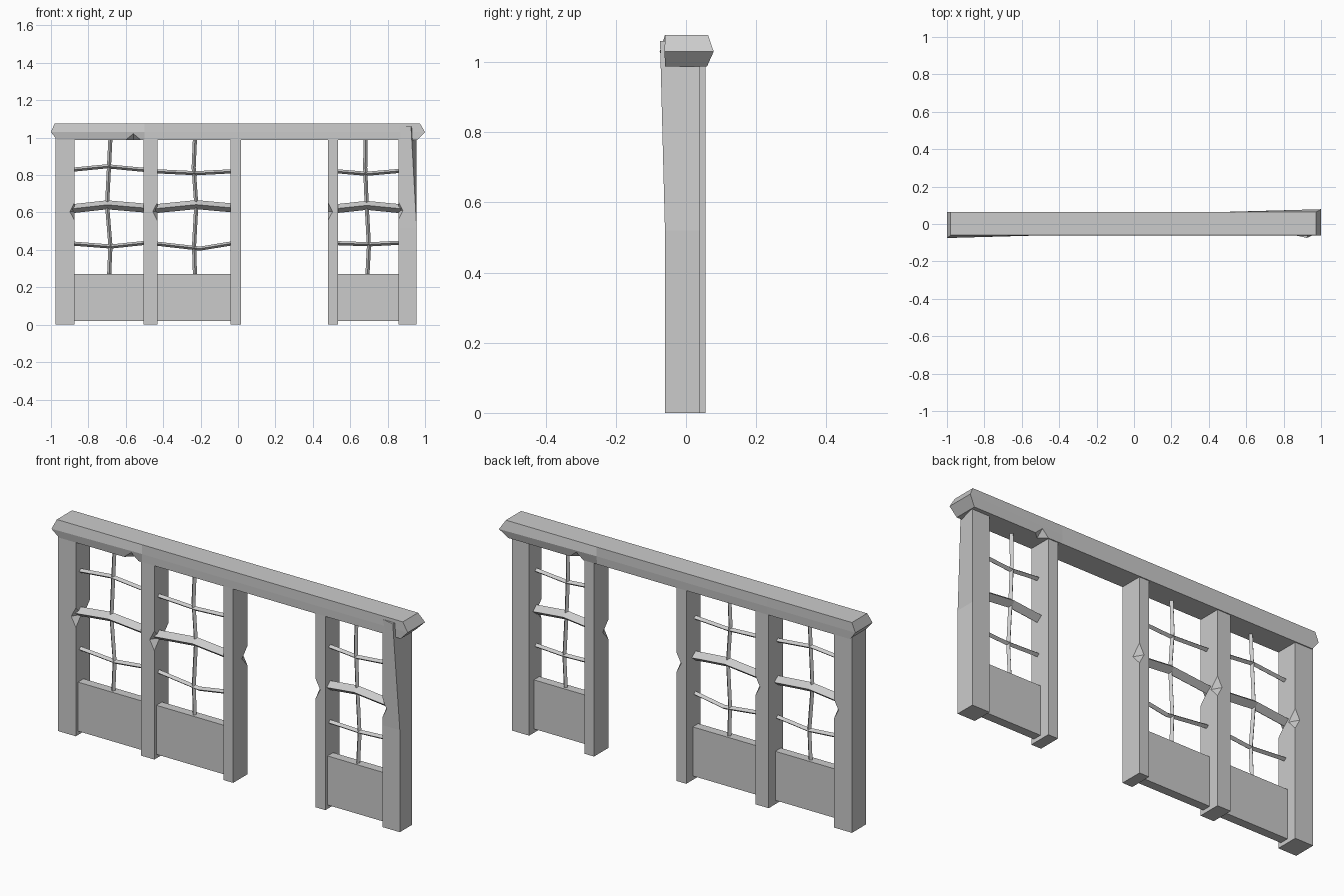
import bpy, bmesh
from mathutils import Matrix, Vector

if "Cube" in bpy.data.objects:
    bpy.data.objects.remove(bpy.data.objects["Cube"])


def make(name, rings, caps=True):
    """Skin a list of vertex rings into a flat-shaded object."""
    bm = bmesh.new()
    vs = [[bm.verts.new(p) for p in r] for r in rings]
    n = len(rings[0])
    for a, b in zip(vs, vs[1:]):
        for i in range(n):
            bm.faces.new((a[i], a[(i + 1) % n], b[(i + 1) % n], b[i]))
    for r in (vs[0], vs[-1]):
        if n == 6:  # hexagonal ends fold along their middle ridge
            bm.faces.new((r[0], r[1], r[4], r[5]))
            bm.faces.new((r[1], r[2], r[3], r[4]))
        else:
            bm.faces.new(r)
    bmesh.ops.recalc_face_normals(bm, faces=bm.faces)
    me = bpy.data.meshes.new(name)
    bm.to_mesh(me)
    bm.free()
    ob = bpy.data.objects.new(name, me)
    bpy.context.collection.objects.link(ob)
    return ob


def chip(ob, pos, size):
    """Knock a faceted chip out of an edge."""
    bm = bmesh.new()
    bmesh.ops.create_uvsphere(bm, u_segments=4, v_segments=2, radius=1)
    bmesh.ops.transform(bm, verts=bm.verts,
                        matrix=Matrix.Translation(pos) @ Matrix.Diagonal((*size, 1)))
    me = bpy.data.meshes.new("chip_cutter")
    bm.to_mesh(me)
    bm.free()
    cut = bpy.data.objects.new("chip_cutter", me)
    bpy.context.collection.objects.link(cut)
    mod = ob.modifiers.new("chip", 'BOOLEAN')
    mod.operation, mod.solver, mod.object = 'DIFFERENCE', 'EXACT', cut
    bpy.context.view_layer.objects.active = ob
    bpy.ops.object.modifier_apply(modifier="chip")
    bpy.data.objects.remove(cut)


def rect(x0, x1, y0, y1, z):
    return [(x0, y0, z), (x1, y0, z), (x1, y1, z), (x0, y1, z)]


def bar(name, pts, ra, rb, vertical=False):
    """Diamond-section rod through (x, z) points."""
    rings = []
    for x, z in pts:
        c = Vector((x, BAR_Y, z))
        side = Vector((ra, 0, 0)) if vertical else Vector((0, 0, ra))
        dep = Vector((0, rb, 0))
        rings.append([c + side, c + dep, c - side, c - dep])
    return make(name, rings)


F, B, BAR_Y = -0.06, 0.055, -0.02

# posts: x range and chipped corners (x, y)
posts = [
    (-0.975, -0.873, [(-0.873, F), (-0.873, B)]),
    (-0.505, -0.43, [(-0.43, F), (-0.43, B)]),
    (-0.04, 0.015, [(0.015, B)]),
    (0.48, 0.535, [(0.48, F)]),
]
for i, (x0, x1, chips) in enumerate(posts):
    p = make(f"post_{i + 1}", [rect(x0, x1, F, B, 0), rect(x0, x1, F, B, 1.0)])
    for cx, cy in chips:
        chip(p, (cx, cy, 0.605), (0.026, 0.045, 0.05))

# end post whose front corner leans out through the beam
top = rect(0.857, 0.955, F, 0.04, 1.06)
top[1] = (0.925, -0.074, 1.06)
p = make("post_5", [rect(0.857, 0.955, F, 0.04, 0),
                    rect(0.857, 0.955, F, 0.04, 0.52), top])
chip(p, (0.857, F, 0.61), (0.026, 0.045, 0.05))

# lintel beam with battered, flared ends
def section(xb, xm, xt, yf, yb):
    return [(xb, -0.06, 0.988), (xm, yf, 1.03), (xt, -0.06, 1.077),
            (xt, 0.063, 1.077), (xm, yb, 1.03), (xb, 0.06, 0.988)]

beam = make("beam", [
    section(-0.968, -1.0, -0.98, -0.075, 0.063),
    section(-0.5, -0.5, -0.5, -0.061, 0.063),
    section(0.46, 0.46, 0.46, -0.061, 0.064),
    section(0.96, 1.0, 0.972, -0.061, 0.079)])
chip(beam, (-0.56, -0.065, 0.985), (0.05, 0.045, 0.04))
chip(beam, (0.575, 0.068, 0.985), (0.05, 0.045, 0.04))

# bays: x range, then heights of each rail (left, middle, right) and mullion x
bays = [
    (-0.875, -0.503, [.83, .847, .828], [.62, .641, .623], [.433, .418, .437],
     [-.682, -.69, -.70, -.682, -.689]),
    (-0.432, -0.038, [.82, .81, .82], [.62, .642, .624], [.433, .407, .434],
     [-.23, -.237, -.223, -.235, -.23]),
    (0.533, 0.858, [.82, .807, .822], [.62, .638, .62], [.436, .43, .438],
     [.682, .68, .688, .70, .692]),
]
for i, (x0, x1, hi, mid, lo, mx) in enumerate(bays):
    n = i + 1
    # solid lower panel
    make(f"lower_panel_{n}", [rect(x0, x1, -0.043, 0.002, 0.02),
                              rect(x0, x1, -0.043, 0.002, 0.27)])
    # horizontal rails
    kink = mx[2]
    for nm, zs, ra, rb, ext, xc in (("upper_rail", hi, .011, .014, 0, kink),
                                    ("middle_rail", mid, .024, .03, .014, kink),
                                    ("lower_rail", lo, .011, .014, 0, kink + .02)):
        bar(f"{nm}_{n}", list(zip((x0 - ext, xc, x1 + ext), zs)), ra, rb)
    # wavering vertical mullion
    bar(f"mullion_{n}", list(zip(mx, (1.0, .84, .64, .42, .265))), .011, .012, True)
